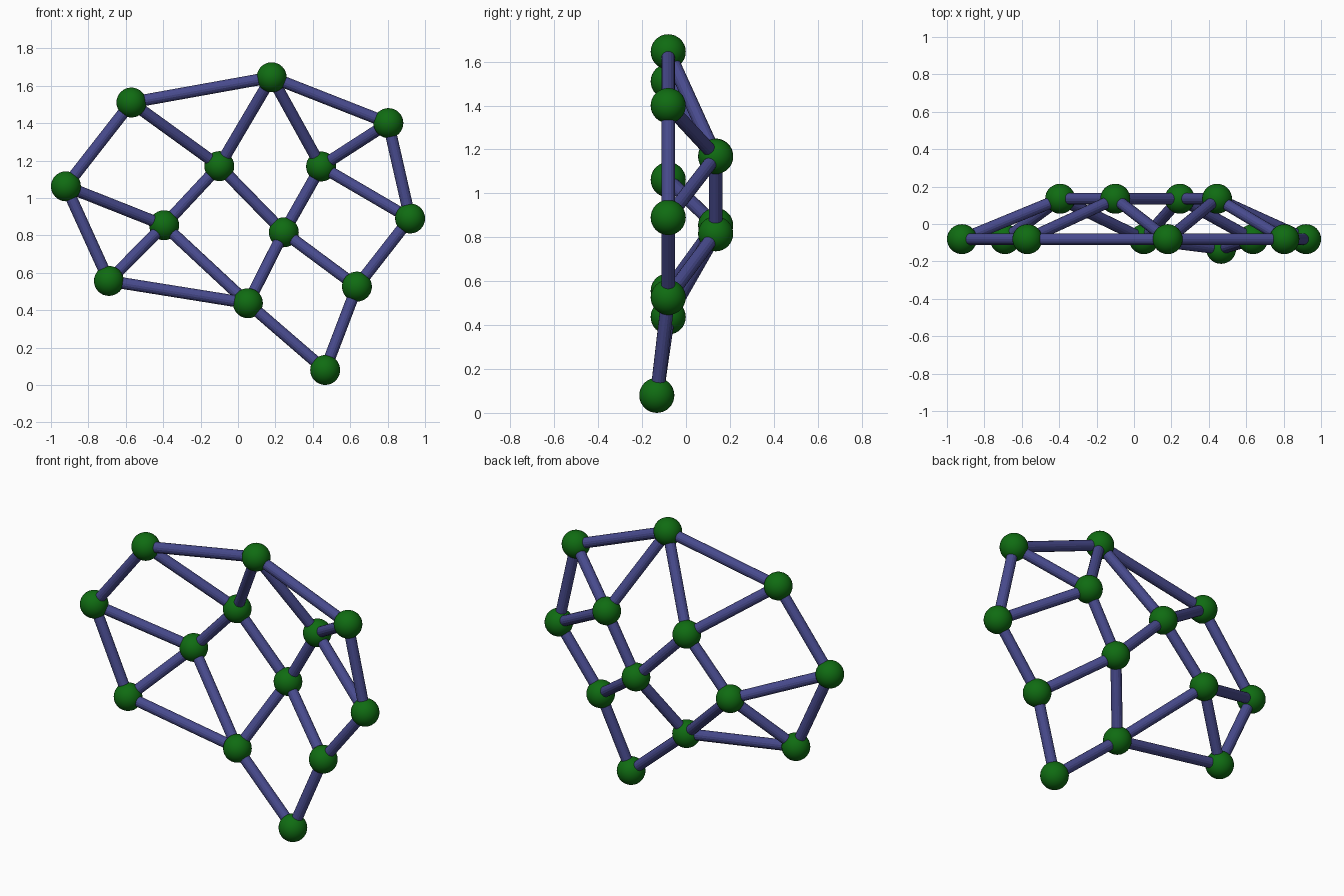
import bpy
from mathutils import Vector

if "Cube" in bpy.data.objects:
    bpy.data.objects.remove(bpy.data.objects["Cube"])

BALL_R, ROD_R = 0.08, 0.031
FRONT, BACK = -0.081, 0.135


def material(name, color):
    m = bpy.data.materials.new(name)
    m.diffuse_color = color
    m.use_nodes = True
    m.node_tree.nodes["Principled BSDF"].inputs["Base Color"].default_value = m.diffuse_color
    return m


green = material("green", (0.005, 0.15, 0.006, 1))
blue = material("blue", (0.065, 0.07, 0.27, 1))

# Joint positions: outer ring, hanging tip, raised inner ring
joints = {
    "A": (-0.57, FRONT, 1.51), "B": (0.18, FRONT, 1.645), "C": (0.804, FRONT, 1.40),
    "D": (0.92, FRONT, 0.89), "E": (0.636, FRONT, 0.526), "G": (0.053, FRONT, 0.437),
    "H": (-0.69, FRONT, 0.556), "I": (-0.92, FRONT, 1.062),
    "F": (0.466, -0.133, 0.08),
    "J": (-0.10, BACK, 1.17), "K": (0.444, BACK, 1.168),
    "L": (0.245, BACK, 0.816), "M": (-0.395, BACK, 0.854),
}
joints = {k: Vector(p) for k, p in joints.items()}
links = "AB BC CD DE EF FG GH HI IA AJ BJ BK CK DK JL JM KL LE LG MI MH MG".split()

# Balls
for key, pos in joints.items():
    bpy.ops.mesh.primitive_uv_sphere_add(segments=32, ring_count=16, radius=BALL_R, location=pos)
    ball = bpy.context.object
    ball.name = "ball_" + key.lower()
    ball.data.materials.append(green)
    bpy.ops.object.shade_smooth()

# Rods between balls
for a, b in links:
    p, q = joints[a], joints[b]
    d = q - p
    bpy.ops.mesh.primitive_cylinder_add(vertices=16, radius=ROD_R, depth=d.length, location=(p + q) / 2,
                                        rotation=d.to_track_quat('Z', 'Y').to_euler())
    rod = bpy.context.object
    rod.name = "rod_" + a.lower() + "_" + b.lower()
    rod.data.materials.append(blue)
